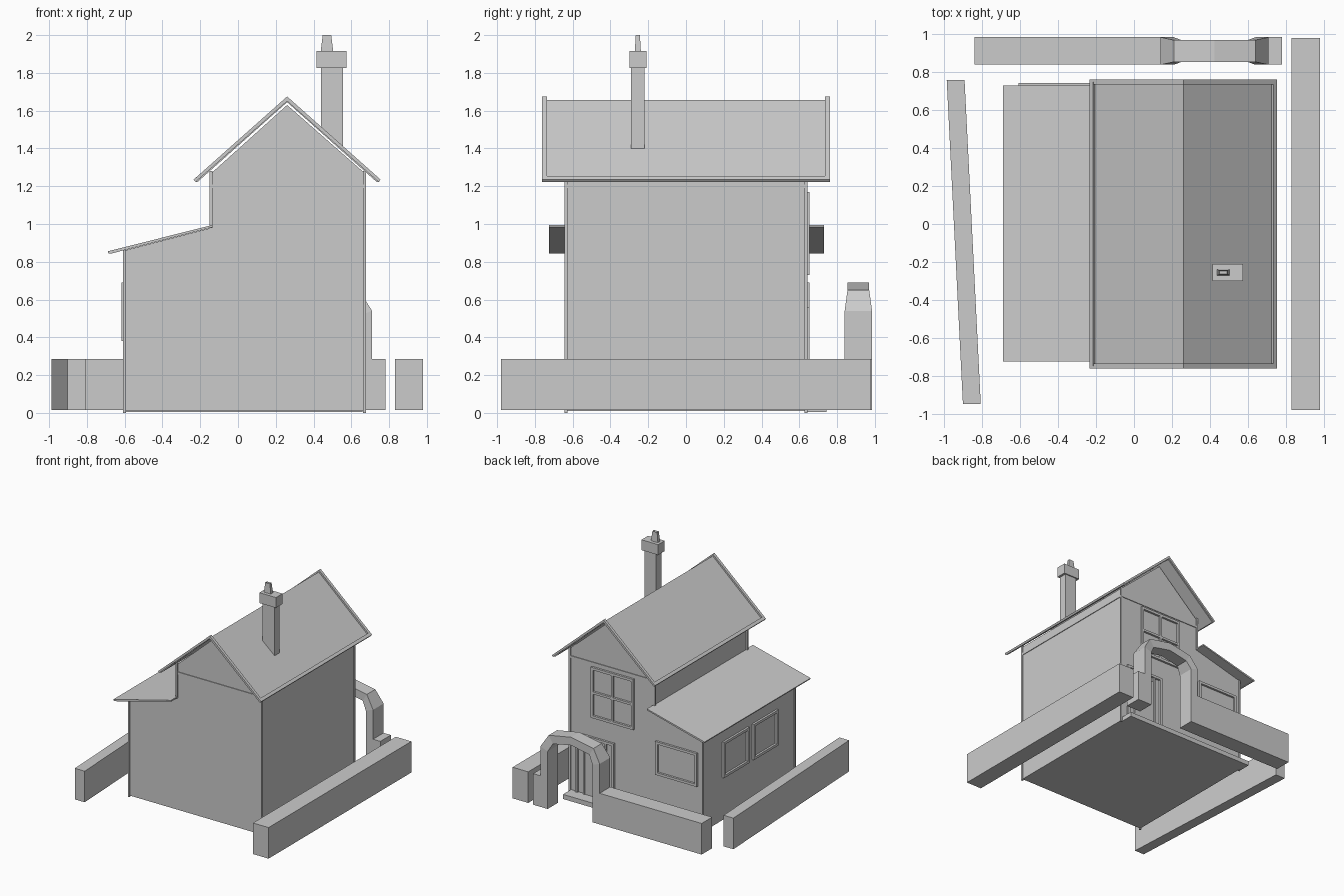
import bpy, bmesh
from mathutils import Matrix

if "Cube" in bpy.data.objects:
    bpy.data.objects.remove(bpy.data.objects["Cube"])


def finish(name, bm):
    bmesh.ops.recalc_face_normals(bm, faces=bm.faces)
    me = bpy.data.meshes.new(name)
    bm.to_mesh(me)
    bm.free()
    ob = bpy.data.objects.new(name, me)
    bpy.context.collection.objects.link(ob)
    return ob


def add_box(bm, x0, x1, y0, y1, z0, z1, taper=1.0):
    v = bmesh.ops.create_cube(bm, size=1)["verts"]
    for p in v:
        t = taper if p.co.z > 0 else 1
        p.co = ((x0 + x1) / 2 + p.co.x * (x1 - x0) * t,
                (y0 + y1) / 2 + p.co.y * (y1 - y0) * t,
                (z0 + z1) / 2 + p.co.z * (z1 - z0))
    return v


def boxes(name, *specs):
    bm = bmesh.new()
    for s in specs:
        add_box(bm, *s)
    return finish(name, bm)


def prism(name, pts, y0, y1):
    # x/z profile extruded along y
    bm = bmesh.new()
    f = bm.faces.new([bm.verts.new((x, y0, z)) for x, z in pts])
    r = bmesh.ops.extrude_face_region(bm, geom=[f])
    for g in r["geom"]:
        if isinstance(g, bmesh.types.BMVert):
            g.co.y = y1
    return finish(name, bm)


def window(name, side, a0, a1, z0, z1, panes=False):
    # raised frame on the back ("y") or left ("x") wall
    w, d = 0.022, 0.018
    bars = [(a0, a0 + w, z0, z1), (a1 - w, a1, z0, z1),
            (a0 + w, a1 - w, z0, z0 + w), (a0 + w, a1 - w, z1 - w, z1)]
    if panes:
        c, m = (a0 + a1) / 2, (z0 + z1) / 2
        bars += [(c - .01, c + .01, z0 + w, z1 - w),
                 (a0 + w, a1 - w, m - .01, m + .01)]
    if side == "y":
        return boxes(name, *[(p, q, .63, .635 + d, s, t) for p, q, s, t in bars])
    return boxes(name, *[(-.6 - d, -.595, p, q, s, t) for p, q, s, t in bars])


# House body with lean-to and gable
prism("house_walls", [(-.6, .01), (.67, .01), (.67, 1.27), (.26, 1.63),
                      (-.14, 1.27), (-.14, .98), (-.6, .86)], -.635, .635)

# Corner trims and band under the gable
t = .008
corners = []
for y in (-.635, .635):
    for x, z0, z1 in ((-.6, 0, .86), (.67, 0, 1.28), (-.142, .98, 1.28)):
        corners.append((x - t, x + t, y - t, y + t, z0, z1))
boxes("corner_trims", *corners)
boxes("gable_band", (-.14, .67, -.641, -.63, 1.19, 1.21),
      (-.14, .67, .63, .641, 1.19, 1.21),
      (.665, .676, -.635, .635, 1.19, 1.21),
      (-.146, -.135, -.635, .635, 1.19, 1.21))

# Main roof with raised edge boards
prism("main_roof", [(-.225, 1.224), (.26, 1.657), (.745, 1.224),
                    (.735, 1.222), (.26, 1.645), (-.215, 1.222)], -.75, .75)
chevron = [(-.235, 1.235), (.26, 1.675), (.755, 1.235),
           (.745, 1.222), (.26, 1.65), (-.225, 1.222)]
for name, y in (("front_gable_board", -.762), ("back_gable_board", .737)):
    prism(name, chevron, y, y + .025)
for name, s in (("left_eave_board", -1), ("right_eave_board", 1)):
    prism(name, [(.26 + s * x, z) for x, z in
                 ((.495, 1.235), (.485, 1.222), (.465, 1.24), (.475, 1.253))], -.75, .75)

# Lean-to roof
prism("lean_to_roof", [(-.69, .855), (-.135, .995), (-.135, .983), (-.665, .845), (-.685, .843)],
      -.725, .73)

# Chimney
prism("chimney_stack", [(.44, 1.5), (.44, 1.83), (.555, 1.83), (.555, 1.4)], -.29, -.22)
boxes("chimney_cap", (.415, .575, -.3, -.21, 1.825, 1.915))
bm = bmesh.new()
add_box(bm, .438, .504, -.271, -.239, 1.915, 2.0, .68)
bm.normal_update()
top = max(bm.faces, key=lambda f: f.calc_center_median().z)
bmesh.ops.inset_region(bm, faces=[top], thickness=.004)
for v in top.verts:
    v.co.z -= .03
finish("chimney_pot", bm)

# Windows
window("upper_window", "y", .05, .46, .73, 1.17, True)
window("lean_to_back_window", "y", -.56, -.16, .4, .69)
window("left_window_a", "x", .01, .36, .38, .69)
window("left_window_b", "x", -.39, -.05, .38, .69)

# Door, door frame and porch slab
boxes("door", (.33, .52, .63, .645, .04, .5))
boxes("door_frame", (.24, .262, .63, .653, .03, .56), (.588, .61, .63, .653, .03, .56),
      (.262, .588, .63, .653, .538, .56),
      (.315, .33, .63, .65, .04, .538), (.52, .535, .63, .65, .04, .538))
boxes("porch_slab", (-.61, .66, .63, .745, .005, .045))

# Garden walls
boxes("right_garden_wall", (.83, .98, -.98, .98, .015, .285))
boxes("back_garden_wall", (-.84, .175, .84, .985, .015, .285), (.675, .78, .84, .985, .015, .285))
bm = bmesh.new()
add_box(bm, -.047, .047, -.855, .855, .015, .285)
for v in bm.verts:
    v.co.x += -.898 - v.co.y * .05
    v.co.y -= .095
finish("left_garden_wall", bm)

# Faceted garden arch: outer x, outer z, inner x, inner z, half depth
half = [(.285, .015, .215, .015, .0725), (.285, .54, .215, .515, .0725),
        (.215, .65, .175, .585, .0575), (0, .69, 0, .62, .0575)]
path = [(-a, b, -c, d, h) for a, b, c, d, h in half] + half[-2::-1]
bm = bmesh.new()
rings = [[bm.verts.new((.425 + x, .9125 + y, z)) for x, y, z in
          ((a, -h, b), (a, h, b), (c, h, d), (c, -h, d))] for a, b, c, d, h in path]
for r, s in zip(rings, rings[1:]):
    for i in range(4):
        j = (i + 1) % 4
        bm.faces.new((r[i], r[j], s[j], s[i]))
bm.faces.new(rings[0])
bm.faces.new(rings[-1])
finish("garden_arch", bm)
